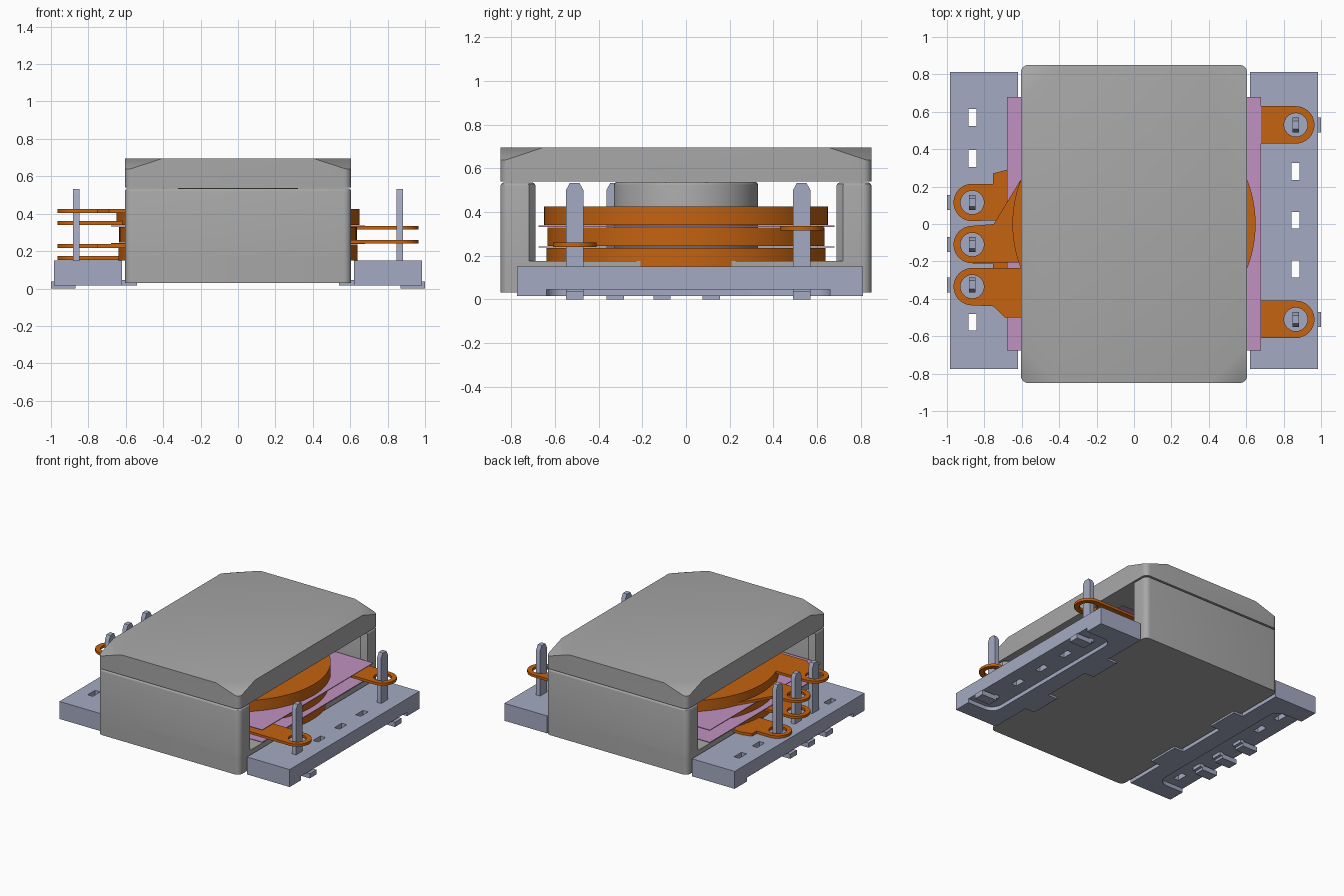
import bpy, bmesh, math
from mathutils import Vector

old = bpy.data.objects.get("Cube")
if old:
    bpy.data.objects.remove(old, do_unlink=True)


def material(name, rgb):
    m = bpy.data.materials.new(name)
    m.use_nodes = True
    col = (*rgb, 1.0)
    m.diffuse_color = col
    m.node_tree.nodes["Principled BSDF"].inputs["Base Color"].default_value = col
    return m


GREY = material("ferrite grey", (0.39, 0.39, 0.39))
BLUE = material("pale blue grey", (0.37, 0.40, 0.54))
COPPER = material("copper orange", (0.56, 0.125, 0.005))
PINK = material("insulator pink", (0.53, 0.285, 0.53))


def arc(cx, cy, r, a0, a1, n):
    return [(cx + r * math.cos(math.radians(a0 + (a1 - a0) * i / n)),
             cy + r * math.sin(math.radians(a0 + (a1 - a0) * i / n))) for i in range(n + 1)]


def circle(cx, cy, r, n=64):
    return arc(cx, cy, r, 0, 360, n)[:-1]


def rect(x0, x1, y0, y1):
    return [(x0, y0), (x1, y0), (x1, y1), (x0, y1)]


def round_rect(x0, x1, y0, y1, r, n=6):
    return (arc(x1 - r, y1 - r, r, 0, 90, n) + arc(x0 + r, y1 - r, r, 90, 180, n)
            + arc(x0 + r, y0 + r, r, 180, 270, n) + arc(x1 - r, y0 + r, r, 270, 360, n))


def prism(name, mat, outline, lo, hi, holes=(), axis="z", bevel=0, cuts=()):
    """Extrude a 2D outline (with optional holes) from lo to hi along an axis."""
    bm = bmesh.new()
    place = (lambda p: (p[0], p[1], lo)) if axis == "z" else (lambda p: (lo, p[0], p[1]))
    loops = [[bm.verts.new(place(p)) for p in ring] for ring in [outline, *holes]]
    if holes:
        edges = [bm.edges.new((l[i - 1], l[i])) for l in loops for i in range(len(l))]
        bmesh.ops.triangle_fill(bm, use_beauty=True, use_dissolve=False, edges=edges)
    else:
        bm.faces.new(loops[0])
    ext = bmesh.ops.extrude_face_region(bm, geom=bm.faces[:])
    shift = Vector((0, 0, hi - lo)) if axis == "z" else Vector((hi - lo, 0, 0))
    bmesh.ops.translate(bm, vec=shift, verts=[g for g in ext["geom"] if isinstance(g, bmesh.types.BMVert)])
    bmesh.ops.recalc_face_normals(bm, faces=bm.faces[:])
    # Soften the top rim
    if bevel:
        rim = [e for e in bm.edges if all(abs(v.co.z - hi) < 1e-5 for v in e.verts)]
        bmesh.ops.bevel(bm, geom=rim, offset=bevel, segments=3, profile=0.5, affect="EDGES")
    # Slice away corners by planes
    for co, no in cuts:
        cut = bmesh.ops.bisect_plane(bm, geom=bm.verts[:] + bm.edges[:] + bm.faces[:],
                                     plane_co=co, plane_no=no, clear_outer=True)
        bmesh.ops.holes_fill(bm, edges=[g for g in cut["geom_cut"] if isinstance(g, bmesh.types.BMEdge)])
    bmesh.ops.recalc_face_normals(bm, faces=bm.faces[:])
    me = bpy.data.meshes.new(name)
    bm.to_mesh(me)
    bm.free()
    me.materials.append(mat)
    me.shade_smooth()
    me.set_sharp_from_angle(angle=math.radians(30))
    ob = bpy.data.objects.new(name, me)
    bpy.context.scene.collection.objects.link(ob)
    return ob


# Lower core: floor, two outer walls, centre post
X, Y = 0.605, 0.85
prism("core_floor", GREY, round_rect(-X, X, -Y, Y, 0.04), 0.03, 0.175)
for s, label in ((-1, "front"), (1, "back")):
    wall = (arc(X - 0.04, Y - 0.04, 0.04, 0, 90, 6) + arc(-X + 0.04, Y - 0.04, 0.04, 90, 180, 6)
            + [(-X, 0.72), (-X + 0.04, 0.69), (X - 0.04, 0.69), (X, 0.72)])
    prism(f"core_{label}_wall", GREY, [(x, s * y) for x, y in wall], 0.1, 0.535, bevel=0.015)
prism("core_post", GREY, circle(0, 0, 0.33), 0.1, 0.538, bevel=0.015)

# Upper core plate with four sloped corners
corner_cuts = []
for sx in (-1, 1):
    for sy in (-1, 1):
        a = Vector((sx * X, sy * Y, 0.63))
        normal = Vector((sx * 0.06 / 0.185, sy * 0.06 / 0.18, 1)).normalized()
        corner_cuts.append((a, normal))
prism("core_top_plate", GREY, round_rect(-X, X, -Y, Y, 0.04), 0.54, 0.695, cuts=corner_cuts)

# Stacked windings and the insulating sheets between them
for i, (r, z0, z1) in enumerate(((0.64, 0.15, 0.235), (0.635, 0.245, 0.33), (0.65, 0.34, 0.425))):
    prism(f"winding_{i + 1}", COPPER, circle(0, 0, r, 96), z0, z1, holes=[circle(0, 0, 0.34)])
for i, z in enumerate((0.24, 0.335)):
    prism(f"insulator_sheet_{i + 1}", PINK, rect(-0.68, 0.68, -0.675, 0.68), z - 0.003, z + 0.003,
          holes=[circle(0, 0, 0.335)])


# Ring terminals: a rounded eye plus a strip running into the winding
def terminal(name, side, y, z, strip):
    eye = arc(0.865, y, 0.1, 90, -90, 16)
    pts = [(side * px, py) for px, py in eye + strip]
    prism(name, COPPER, pts, z - 0.01, z + 0.01, holes=[circle(side * 0.865, y, 0.063, 24)])


terminal("left_terminal_low", -1, 0.115, 0.163,
         [(0.76, 0.02), (0.5, 0.02), (0.5, 0.29), (0.68, 0.29), (0.755, 0.27), (0.755, 0.215)])
terminal("left_terminal_mid_low", -1, -0.11, 0.228,
         [(0.755, -0.21), (0.755, -0.27), (0.68, -0.29), (0.5, -0.29), (0.5, -0.01)])
terminal("left_terminal_mid_high", -1, -0.11, 0.35,
         [(0.755, -0.205), (0.5, -0.205), (0.5, 0.3), (0.61, 0.23), (0.75, 0.0)])
terminal("left_terminal_high", -1, -0.335, 0.415,
         [(0.75, -0.44), (0.69, -0.5), (0.45, -0.5), (0.45, -0.235)])
terminal("right_terminal_low", 1, -0.51, 0.25, [(0.33, -0.61), (0.33, -0.41)])
terminal("right_terminal_high", 1, 0.53, 0.325, [(0.33, 0.43), (0.33, 0.63)])

# Base bars with slots, an undercut along the outer edge, tongues, pins and feet
bars = (("left", -1, (0.57, 0.35, -0.525), (0.115, -0.11, -0.325)),
        ("right", 1, (0.28, 0.02, -0.24), (0.53, -0.51)))
for label, s, slots, pins in bars:
    def side(pts):
        return [(s * x, y) for x, y in pts]

    holes = [side(rect(0.842, 0.886, y - 0.045, y + 0.045)) for y in slots]
    prism(f"{label}_base_bar", BLUE, side(rect(0.62, 0.985, -0.775, 0.812)), 0.045, 0.15, holes=holes)
    undercut = ([(0.62, -0.775), (0.985, -0.775), (0.985, -0.64)]
                + arc(0.855, -0.56, 0.08, 270, 180, 6) + arc(0.855, 0.58, 0.08, 180, 90, 6)
                + [(0.985, 0.66), (0.985, 0.812), (0.62, 0.812)])
    undercut = [(x - 0.02 if 0.77 < x < 0.9 else x, y) for x, y in undercut]
    prism(f"{label}_bar_underside", BLUE, side(undercut), 0.015, 0.045)
    for i, y0 in enumerate((-0.45, 0.2)):
        prism(f"{label}_tongue_{i + 1}", BLUE, side(rect(0.54, 0.63, y0, y0 + 0.25)), 0.015, 0.045)
    for i, y in enumerate(pins):
        x = s * 0.865
        profile = [(y - 0.04, 0.02), (y + 0.04, 0.02), (y + 0.04, 0.5), (y + 0.022, 0.533),
                   (y - 0.022, 0.533), (y - 0.04, 0.5)]
        prism(f"{label}_pin_{i + 1}", BLUE, profile, x - 0.017, x + 0.017, axis="x")
        prism(f"{label}_foot_{i + 1}", BLUE, side(rect(0.87, 1.0, y - 0.04, y + 0.04)), 0.0, 0.037)
